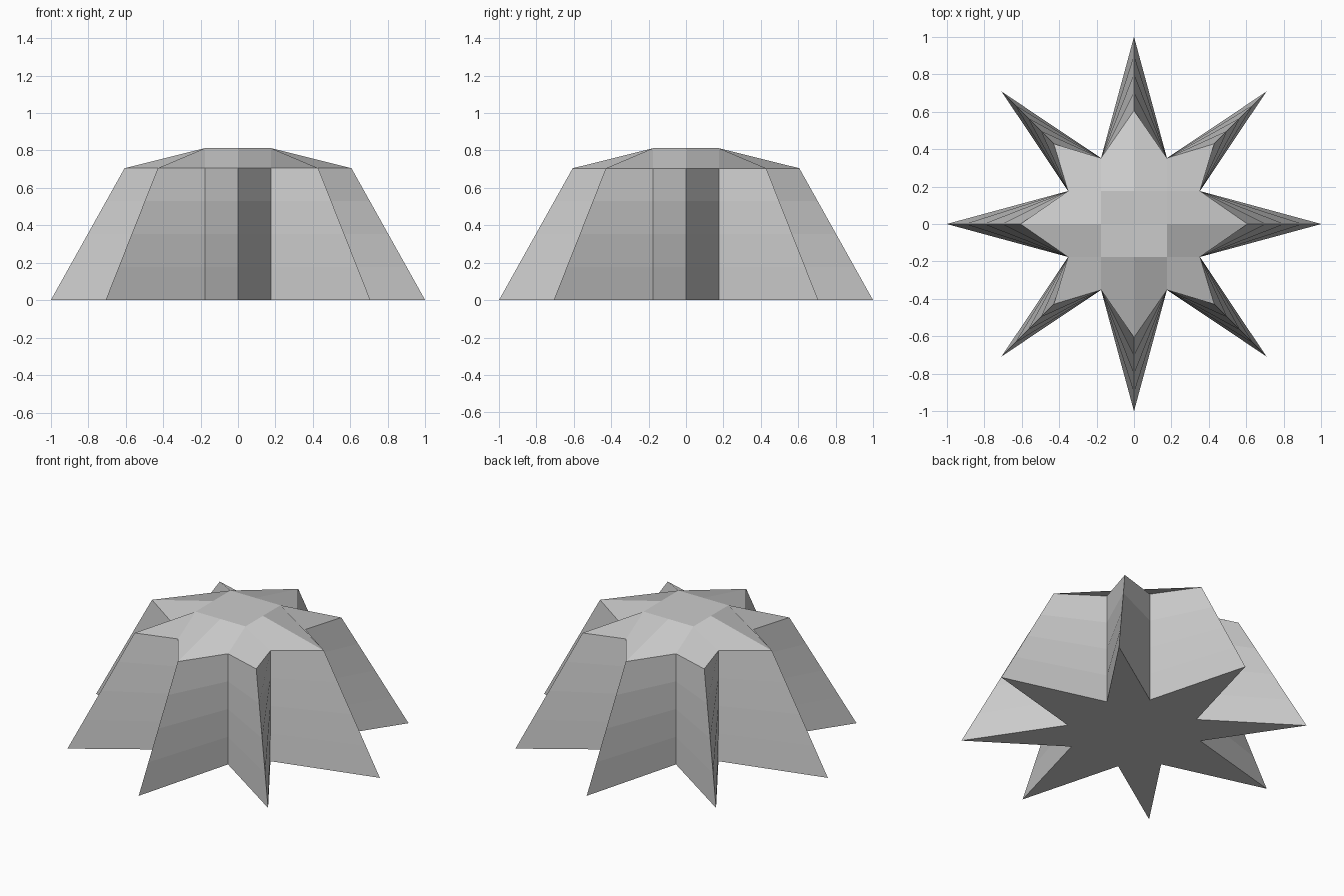
import bpy
import bmesh
from math import pi
from mathutils import Matrix, Vector

if "Cube" in bpy.data.objects:
    bpy.data.objects.remove(bpy.data.objects["Cube"], do_unlink=True)

HALF = 0.352        # half width of the core block
STEP = HALF / 2     # grid spacing of the core block
WALL_TOP = 0.705
CROWN_TOP = 0.812
TIP_BASE, TIP_TOP = 1.0, 0.606
BANDS = 4


def quarter_turns(bm, points, z):
    """Repeat a quarter profile around the z axis as a ring of vertices."""
    return [bm.verts.new(Matrix.Rotation(k * pi / 2, 3, "Z") @ Vector((x, y, z)))
            for k in range(4) for x, y in points]


def star_ring(bm, level):
    """Eight-pointed outline: the tips draw in with height, the notches stay put."""
    tip = TIP_BASE + (TIP_TOP - TIP_BASE) * level
    diagonal = tip / 2 ** 0.5
    profile = [(tip, 0), (HALF, STEP), (diagonal, diagonal), (STEP, HALF)]
    return quarter_turns(bm, profile, WALL_TOP * level)


bm = bmesh.new()

# Banded walls and flat underside
rings = [star_ring(bm, i / BANDS) for i in range(BANDS + 1)]
for low, high in zip(rings, rings[1:]):
    for i in range(len(low)):
        j = (i + 1) % len(low)
        bm.faces.new((low[i], low[j], high[j], high[i]))
bm.faces.new(rings[0][::-1])

# Faceted crown sloping from the raised square to the star rim
rim = rings[-1]
square = quarter_turns(bm, [(STEP, 0), (STEP, STEP)], CROWN_TOP)
bm.faces.new(square)
for k in range(4):
    tip, notch_a, diagonal, notch_b = rim[4 * k:4 * k + 4]
    next_tip = rim[(4 * k + 4) % len(rim)]
    middle, corner = square[2 * k:2 * k + 2]
    next_middle = square[(2 * k + 2) % len(square)]
    bm.faces.new((corner, middle, tip, notch_a))
    bm.faces.new((corner, notch_a, diagonal, notch_b))
    bm.faces.new((corner, notch_b, next_tip, next_middle))

mesh = bpy.data.meshes.new("star_block")
bm.to_mesh(mesh)
bm.free()

# Single plain grey
grey = bpy.data.materials.new("light_grey")
grey.use_nodes = True
colour = (0.6, 0.6, 0.6, 1)
grey.diffuse_color = colour
for node in grey.node_tree.nodes:
    if node.type == "BSDF_PRINCIPLED":
        node.inputs["Base Color"].default_value = colour
mesh.materials.append(grey)

star = bpy.data.objects.new("star_block", mesh)
bpy.context.collection.objects.link(star)
